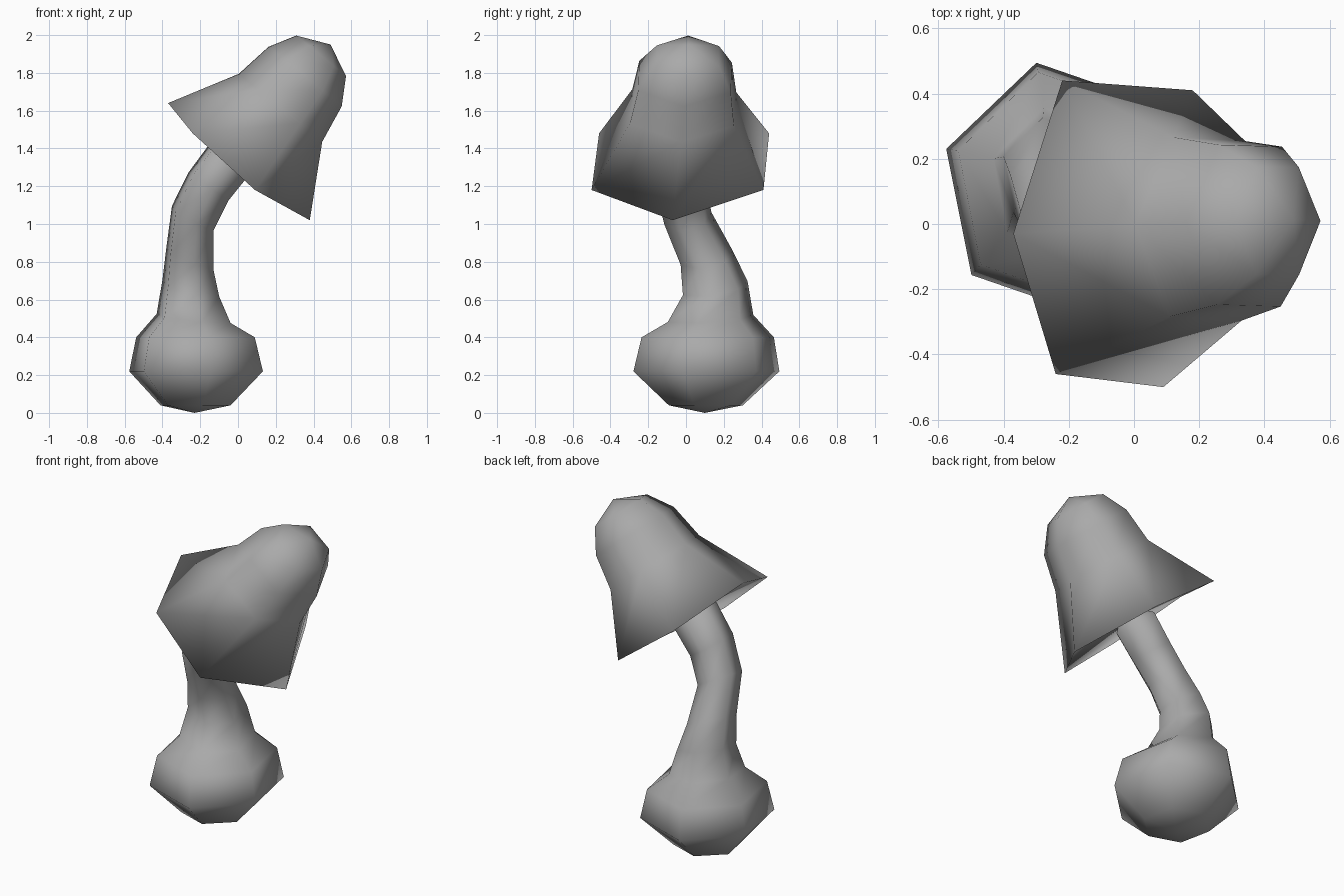
import bpy
import bmesh
from math import cos, sin, radians, pi
from mathutils import Vector

if "Cube" in bpy.data.objects:
    bpy.data.objects.remove(bpy.data.objects["Cube"])

SIDES = 6
UP = (0, 0, 1)

clay = bpy.data.materials.new("plain grey")
clay.diffuse_color = (0.4, 0.4, 0.4, 1)
clay.use_nodes = True
clay.node_tree.nodes["Principled BSDF"].inputs["Base Color"].default_value = (0.4, 0.4, 0.4, 1)


def ring(centre, normal, width, depth, phase):
    """Six points of an ellipse tilted to face along the normal."""
    turn = Vector(UP).rotation_difference(Vector(normal).normalized())
    points = []
    for i in range(SIDES):
        a = radians(phase) + 2 * pi * i / SIDES
        points.append(Vector(centre) + turn @ Vector((width * cos(a), depth * sin(a), 0)))
    return points


def loft(name, rings):
    """Skin a row of rings; a ring of one point is a tip."""
    bm = bmesh.new()
    loops = [[bm.verts.new(p) for p in points] for points in rings]
    for low, high in zip(loops, loops[1:]):
        for i in range(SIDES):
            j = (i + 1) % SIDES
            corners = [low[i % len(low)], low[j % len(low)],
                       high[j % len(high)], high[i % len(high)]]
            bm.faces.new(list(dict.fromkeys(corners)))
    bmesh.ops.recalc_face_normals(bm, faces=bm.faces)
    mesh = bpy.data.meshes.new(name)
    bm.to_mesh(mesh)
    bm.free()
    mesh.materials.append(clay)
    mesh.shade_smooth()
    bpy.context.collection.objects.link(bpy.data.objects.new(name, mesh))


# Bulbous foot flowing into the bent stem: centre, normal, width, depth
stem_rings = [
    ((-0.225, 0.105, 0.04), UP, 0.195, 0.2),
    ((-0.222, 0.108, 0.22), UP, 0.372, 0.395),
    ((-0.225, 0.115, 0.4), UP, 0.33, 0.358),
    ((-0.235, 0.13, 0.5), (0.1, -0.065, 1), 0.207, 0.232),
    ((-0.25, 0.155, 0.66), (0.23, -0.17, 1), 0.163, 0.178),
    ((-0.255, 0.11, 0.82), (0.4, -0.2, 1), 0.142, 0.145),
    ((-0.24, 0.01, 1.03), (0.55, -0.17, 1), 0.133, 0.13),
    ((-0.155, -0.03, 1.2), (0.71, 0, 1), 0.136, 0.136),
    ((-0.04, -0.035, 1.35), (0.83, 0, 1), 0.14, 0.14),
]
loft("stem", [[(-0.23, 0.10, 0)]]
     + [ring(*r, 42) for r in stem_rings]
     + [[(0.05, -0.03, 1.43)]])

# Tilted bell-shaped cap: uneven rim, then rings up to the tip
AXIS = (0.62, 0.01, 0.76)
rim = [(0.38, -0.07, 1.02), (0.18, 0.41, 1.18), (-0.22, 0.44, 1.48),
       (-0.37, -0.03, 1.64), (-0.24, -0.46, 1.48), (0.09, -0.50, 1.18)]
loft("cap", [
    [(0, -0.03, 1.36)],
    rim,
    ring((0.225, -0.015, 1.615), AXIS, 0.285, 0.318, -2),
    ring((0.355, -0.005, 1.78), AXIS, 0.25, 0.283, -1),
    ring((0.44, 0.01, 1.89), AXIS, 0.17, 0.19, 0),
    [(0.49, 0.015, 1.95)],
])
